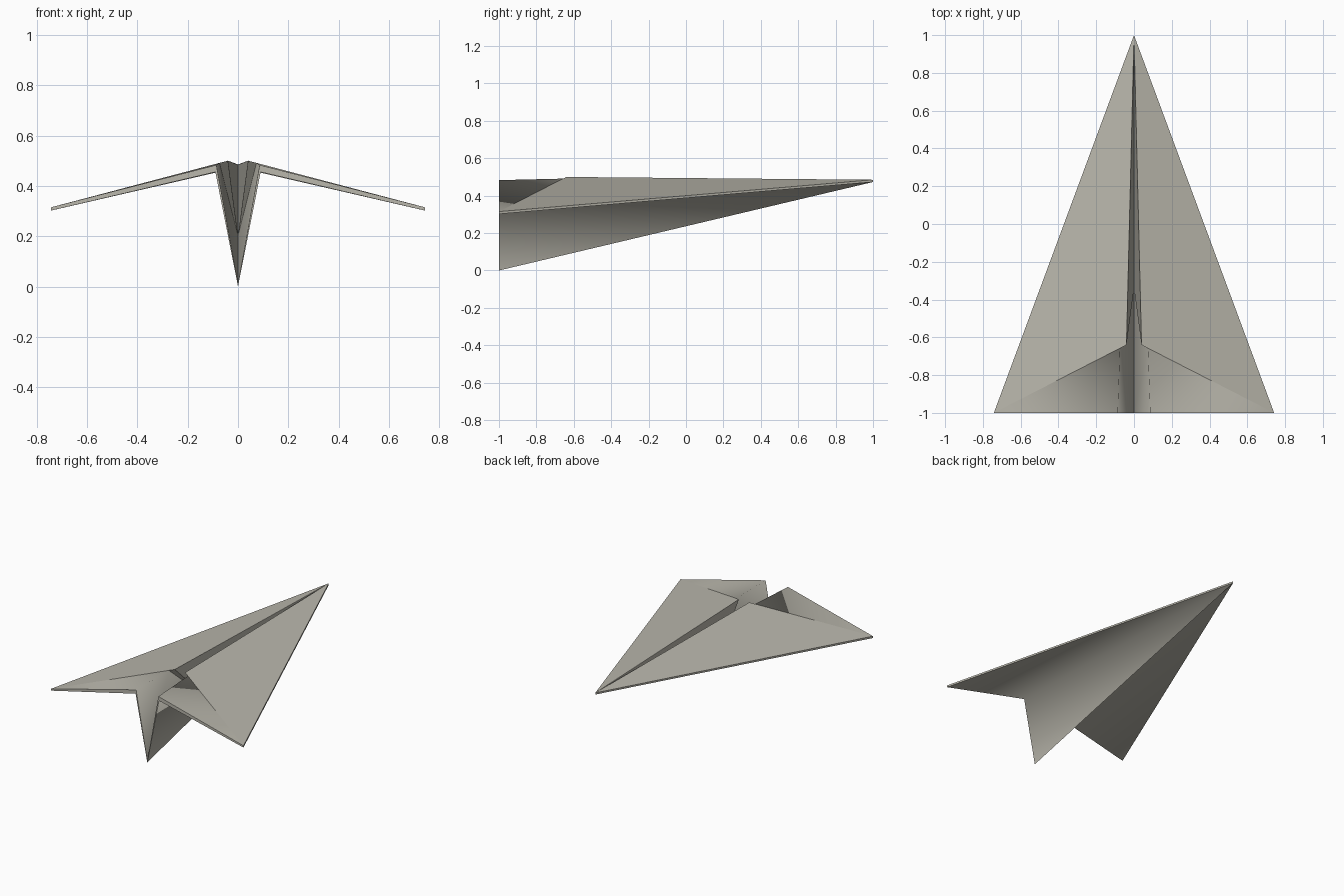
import bpy
import bmesh
from mathutils import Vector

cube = bpy.data.objects.get("Cube")
if cube:
    bpy.data.objects.remove(cube)

# Paper colour
paper = bpy.data.materials.new("paper_grey")
paper.use_nodes = True
colour = (0.49, 0.475, 0.415, 1)
paper.diffuse_color = colour
paper.node_tree.nodes["Principled BSDF"].inputs["Base Color"].default_value = colour

# Corner points of the left half
points = {
    "nose_top": Vector((0, 1, 0.485)),
    "nose_low": Vector((0, 1, 0.473)),
    "slot_end": Vector((0, 0.95, 0.484)),
    "slot_floor": Vector((0, -0.34, 0.2)),
    "lip": Vector((0.04, -0.64, 0.5)),
    "tip_top": Vector((0.742, -1, 0.315)),
    "tip_low": Vector((0.742, -1, 0.302)),
    "fold_top": Vector((0.086, -1, 0.483)),
    "fold_low": Vector((0.09, -1, 0.455)),
    "keel_in": Vector((0, -1, 0.012)),
    "keel_out": Vector((0, -1, 0)),
}
points["step"] = points["lip"].lerp(points["tip_top"], 0.048)

panels = [
    # wing top and central slot
    "nose_top slot_end lip", "nose_top lip step tip_top",
    "lip slot_end slot_floor",
    # single layer at the tail, inner body and layer step
    "tip_top step fold_top", "fold_top step keel_in",
    "step slot_floor keel_in", "step lip slot_floor",
    # tail edges and wing edge
    "fold_top tip_top tip_low fold_low",
    "fold_top fold_low keel_out keel_in",
    "tip_top tip_low nose_low nose_top",
    # outer body and wing underside
    "fold_low keel_out nose_low", "fold_low nose_low tip_low",
]
soft_folds = [{"fold_low", "nose_low"}, {"fold_top", "step"}, {"step", "keel_in"}]

# Build both halves around a shared centre line
bm = bmesh.new()
names = {}
centre = {}
for side in (1, -1):
    verts = {}
    for name, p in points.items():
        if p.x == 0 and name in centre:
            verts[name] = centre[name]
            continue
        v = bm.verts.new((p.x * side, p.y, p.z))
        names[v] = name
        verts[name] = v
        if p.x == 0:
            centre[name] = v
    for panel in panels:
        face = bm.faces.new([verts[n] for n in panel.split()])
        face.smooth = True

# Crisp creases except at the soft folds
for edge in bm.edges:
    edge.smooth = {names[v] for v in edge.verts} in soft_folds
bmesh.ops.recalc_face_normals(bm, faces=bm.faces[:])

mesh = bpy.data.meshes.new("folded_paper_plane")
bm.to_mesh(mesh)
bm.free()
mesh.materials.append(paper)
plane = bpy.data.objects.new("folded_paper_plane", mesh)
bpy.context.collection.objects.link(plane)
